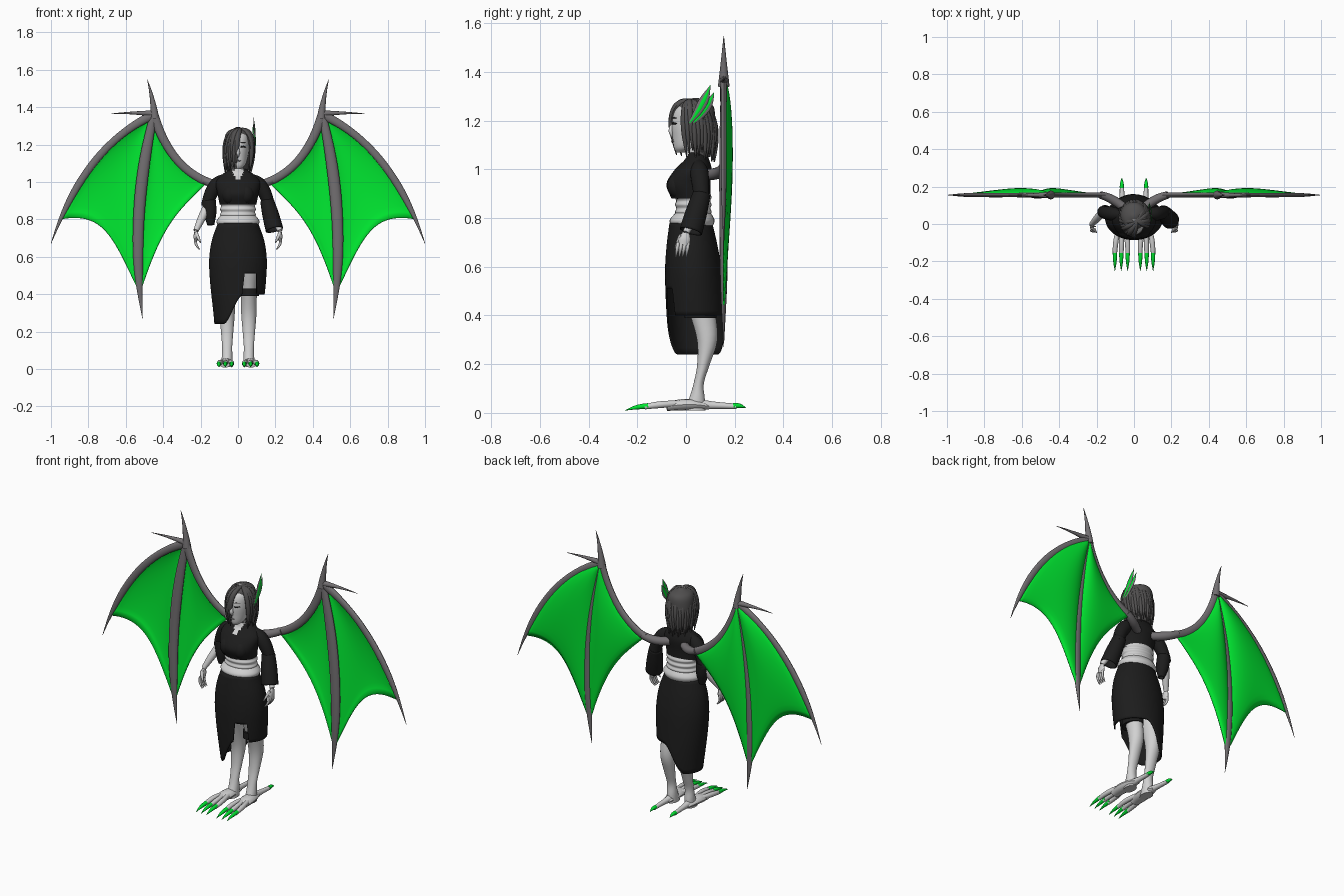
import bpy, bmesh
from math import sin, cos, pi, tau
from mathutils import Vector

if "Cube" in bpy.data.objects:
    bpy.data.objects.remove(bpy.data.objects["Cube"])
parts = []


def material(name, red, green, blue):
    mat = bpy.data.materials.new(name)
    mat.use_nodes = True
    mat.diffuse_color = (red, green, blue, 1)
    shader = next(node for node in mat.node_tree.nodes if node.type == 'BSDF_PRINCIPLED')
    shader.inputs["Base Color"].default_value = mat.diffuse_color
    return mat


skin = material("pale skin", .64, .64, .64)
cloth = material("black cloth", .012, .012, .012)
hair = material("dark grey hair", .08, .077, .077)
bone = material("grey bone", .17, .16, .167)
green = material("bright green", 0, .8, .03)


def sample(rows, t):
    """Smooth value at t between evenly spaced rows of numbers."""
    first = [2 * a - b for a, b in zip(rows[0], rows[1])]
    last = [2 * a - b for a, b in zip(rows[-1], rows[-2])]
    padded = [first, *rows, last]
    position = t * (len(rows) - 1)
    index = min(int(position), len(rows) - 2)
    u = position - index
    return [((2 * b + (c - a) * u + (2 * a - 5 * b + 4 * c - d) * u * u
              + (3 * b - a - 3 * c + d) * u ** 3) / 2)
            for a, b, c, d in zip(*padded[index:index + 4])]


def build(name, rings, mat, closed=True, caps=True, thickness=0):
    """Skin rows of points into a mesh object."""
    bm = bmesh.new()
    rows = [[bm.verts.new(point) for point in ring] for ring in rings]
    count = len(rows[0])
    for low, high in zip(rows, rows[1:]):
        for i in range(count if closed else count - 1):
            j = (i + 1) % count
            bm.faces.new((low[i], low[j], high[j], high[i]))
    if caps and closed:
        bm.faces.new(rows[0])
        bm.faces.new(rows[-1])
    bmesh.ops.recalc_face_normals(bm, faces=bm.faces)
    mesh = bpy.data.meshes.new(name)
    bm.to_mesh(mesh)
    bm.free()
    mesh.materials.append(mat)
    part = bpy.data.objects.new(name, mesh)
    bpy.context.collection.objects.link(part)
    if thickness:
        solid = part.modifiers.new("thickness", 'SOLIDIFY')
        solid.thickness = thickness
        solid.offset = 0
    parts.append(part)
    return part


def loft(name, mat, rows, x=0, sides=32, steps=30):
    """Stack ellipses; each row is height, centre y, half width, half depth."""
    rings = []
    for step in range(steps + 1):
        z, y, width, depth = sample(rows, step / steps)
        rings.append([(x + width * cos(tau * i / sides), y + depth * sin(tau * i / sides), z)
                      for i in range(sides)])
    return build(name, rings, mat)


def arc(start, end, bend, t):
    """Point on a straight line pushed sideways by bend at its middle."""
    return Vector(start).lerp(Vector(end), t) + Vector(bend) * 4 * t * (1 - t)


def sweep(name, mat, start, end, radii, bend=(0, 0, 0), side=1, flat=1, across=(0, 1, 0),
          sides=12, steps=16, **options):
    """Tube along an arc with evenly spaced radii; flat squeezes it along across."""
    mirror = Vector((side, 1, 1))
    points = [arc(start, end, bend, i / steps) * mirror for i in range(steps + 1)]
    rings = []
    for i, point in enumerate(points):
        tangent = points[min(i + 1, steps)] - points[max(i - 1, 0)]
        right = tangent.cross(Vector(across)).normalized()
        up = right.cross(tangent).normalized() * flat
        radius = max(sample([[r] for r in radii], i / steps)[0], .001)
        rings.append([point + radius * (right * cos(tau * k / sides) + up * sin(tau * k / sides))
                      for k in range(sides)])
    return build(name, rings, mat, **options)


along_x, along_z = (1, 0, 0), (0, 0, 1)

# Neck, wrapped waist and cropped shirt with an open collar
sweep("neck", skin, (0, .05, 1), (0, .03, 1.12), (.035, .03, .03))
wraps = [(.78 + .015 * i, .03, .09 + .006 * (i % 2), .07 + .005 * (i % 2)) for i in range(9)]
loft("waist_wraps", skin, wraps, steps=48)
loft("hip_wrap", skin, [(.755, .025, .1, .08), (.79, .025, .115, .092), (.825, .03, .09, .07)])
shirt = loft("shirt", cloth, [(.88, .02, .098, .08), (.94, .01, .11, .09), (1, .03, .118, .075),
                              (1.04, .045, .085, .05), (1.07, .045, .04, .04)], sides=48)
shirt.data.materials.append(skin)
for face in shirt.data.polygons:
    x, y, z = face.center
    if y < .03 and abs(x) < (z - 1) / 2:
        face.material_index = 1

# Skirt: slanted hem with a slit over the left thigh
skirt_top, skirt_bottom = .78, .2
skirt_profile = [(.105, .085), (.138, .102), (.151, .113), (.148, .116), (.139, .116),
                 (.128, .112), (.12, .1)]


def hem(angle):
    if sin(angle) < 0 and .18 < cos(angle) < .7:
        return .51
    blend = min(max((cos(angle) + .65) / .9, 0), 1)
    return .24 + .16 * blend * blend * (3 - 2 * blend)


def skirt_point(angle, t):
    z = skirt_top + (hem(angle) - skirt_top) * t
    fall = (skirt_top - z) / (skirt_top - skirt_bottom)
    width, depth = sample(skirt_profile, fall)
    return width * cos(angle), .02 + .03 * fall + depth * sin(angle), z


build("skirt", [[skirt_point(tau * i / 80, t / 20) for i in range(80)] for t in range(21)],
      cloth, caps=False, thickness=.006)
loft("left_knee_band", cloth, [(.39, .06, .052, .066), (.41, .06, .053, .066), (.43, .06, .052, .066)], x=.06)

# Wing layout: every bone is an arc in one upright plane
wing_y = .155
joint = (.45, wing_y, 1.36)
arm_bone = (joint, (.16, wing_y, 1), (.03, 0, -.05))
middle_bone = (joint, (.51, wing_y, .27), (.05, 0, 0))
outer_bone = (joint, (1, wing_y, .67), (.045, 0, .09))


def membrane(name, edge, edge_reach, lift, side):
    """Scalloped sheet between a bone and the middle finger, billowing backwards."""
    rows = []
    for j in range(25):
        t = .02 + .98 * j / 24
        row = []
        for i in range(21):
            u = i / 20
            reach = t * (1 - lift * 4 * u * (1 - u))
            point = arc(*edge, reach * edge_reach).lerp(arc(*middle_bone, reach * .88), u)
            point.y += .034 * max(sin(pi * u), 0) ** .6 * max(sin(pi * t), 0) ** .45
            row.append(point * Vector((side, 1, 1)))
        rows.append(row)
    build(name, rows, green, closed=False, thickness=.006)


for side, label in ((1, "left_"), (-1, "right_")):
    # Chest, sleeves and forearm; the right sleeve hangs open below the elbow
    sweep(label + "bust", cloth, (.045, .01, .99), (.045, .01, .885), (.01, .034, .042, .034, .01),
          bend=(0, -.045, -.005), side=side, sides=16)
    elbow, wrist = (.165, .065, .87), (.225, 0, .74)
    sweep(label + "upper_sleeve", cloth, (.07, .05, 1.025), elbow, (.02, .036, .037, .034, .032),
          bend=(.015, 0, .012), side=side, sides=18)
    cuff, cuff_radii = ((.195, .02, .745), (.034, .042, .045)) if side > 0 else ((.145, .055, .77), (.034, .032, .016))
    sweep(label + "cuff", cloth, (.155, .065, .9), cuff, cuff_radii, side=side, sides=18,
          caps=False, thickness=.005)
    sweep(label + "forearm", skin, elbow, wrist, (.022, .021, .014), side=side)

    # Hand
    sweep(label + "palm", skin, wrist, (.225, -.01, .69), (.014, .024, .022), side=side,
          flat=.5, across=along_x)
    for i in range(4):
        y = -.032 + .014 * i
        sweep(label + "finger", skin, (.225, y, .7), (.205, y - .01, .64), (.007, .007, .003),
              bend=(.01, 0, 0), side=side, across=along_x, sides=8)
    sweep(label + "thumb", skin, (.225, -.02, .73), (.2, -.045, .675), (.009, .008, .003),
          side=side, across=along_x, sides=8)

    # Leg and clawed foot
    loft(label + "leg", skin, [(.7, .03, .06, .07), (.56, .03, .06, .065), (.42, .065, .044, .054),
                               (.3, .087, .041, .042), (.2, .072, .033, .026), (.12, .052, .027, .021),
                               (.06, .045, .029, .032), (.01, .035, .03, .045)], x=.058 * side)
    sweep(label + "instep", skin, (.06, .1, .025), (.07, -.08, .024), (.016, .034, .038, .028),
          bend=(0, 0, .01), side=side, flat=.6, across=along_z)
    for x in (.034, .068, .102):
        sweep(label + "toe", skin, (.065, .03, .036), (x, -.17, .025), (.016, .013, .014, .011),
              bend=(.3 * (x - .07), 0, .006), side=side, across=along_z)
        sweep(label + "claw", green, (x, -.155, .028), (x, -.25, .01), (.012, .009, .001),
              bend=(0, 0, .004), side=side, across=along_z)
    sweep(label + "back_toe", skin, (.06, .03, .035), (.065, .205, .027), (.025, .015, .011),
          side=side, across=along_z)
    sweep(label + "back_claw", green, (.065, .195, .028), (.065, .246, .02), (.012, .009, .001),
          bend=(0, 0, .005), side=side, across=along_z)

    # Wing bones, spikes and membranes
    sweep(label + "wing_root", bone, (.05, .085, .98), (.18, wing_y, 1.01), (.024, .024, .02),
          bend=(0, .01, -.01), side=side)
    for name, (start, end, bend), radii in (("wing_arm", arm_bone, (.025, .022, .022)),
                                            ("middle_finger", middle_bone, (.02, .03, .03, .024, .001)),
                                            ("outer_finger", outer_bone, (.024, .02, .02, .017, .001))):
        sweep(label + name, bone, start, end, radii, bend, side, flat=.6, steps=28)
    sweep(label + "upper_spike", bone, (.445, wing_y, 1.34), (.485, wing_y, 1.547), (.024, .012, .001),
          bend=(-.006, 0, 0), side=side)
    sweep(label + "side_spike", bone, (.44, wing_y, 1.365), (.677, wing_y, 1.365), (.018, .008, .001),
          bend=(0, 0, .004), side=side)
    membrane(label + "inner_membrane", arm_bone, 1, .12, side)
    membrane(label + "outer_membrane", outer_bone, .87, .16, side)

    # Eye and brow
    for name, mat, height, size in (("eye", cloth, 1.187, .005), ("brow", hair, 1.21, .003)):
        sweep(label + name, mat, (.013, -.057, height), (.042, -.037, height), (.002, size, .002),
              bend=(0, -.005, .002), side=side, flat=.6, sides=8)

# Head
loft("head", skin, [(1.07, -.02, .015, .02), (1.09, -.005, .038, .045), (1.13, .01, .052, .065),
                    (1.19, .02, .06, .078), (1.25, .027, .055, .068), (1.29, .03, .01, .01)])
sweep("nose", skin, (0, -.054, 1.19), (0, -.055, 1.136), (.004, .008, .01, .005),
      bend=(0, -.007, 0), across=along_x)
sweep("lips", bone, (-.015, -.05, 1.113), (.015, -.05, 1.113), (.001, .004, .001),
      bend=(0, -.007, 0), sides=8)

# Hair: cap under locks that fall from the crown and cover the right half of the face
loft("hair_cap", hair, [(1.05, .07, .05, .03), (1.13, .06, .066, .058), (1.21, .05, .073, .07),
                        (1.265, .04, .06, .068), (1.293, .04, .01, .01)])
lock_count = 32
for i in range(lock_count):
    angle = pi * (-.14 + 1.59 * i / (lock_count - 1))
    c, d = cos(angle), sin(angle)
    tip = (.068 * c, .037 + .08 * d, 1.045 + .015 * (i % 3) - .015 * d)
    sweep("hair_lock", hair, (.015, .015, 1.282), tip, (.008, .014, .014, .012, .002),
          bend=(.033 * c, .041 * d, .05), across=(-d, c, 0), sides=8)

# Leaf-shaped crest on the left side of the head
for x, y, top in ((.094, .015, 1.345), (.09, .03, 1.315)):
    for name, mat, scale, flat in (("crest_rim", bone, 1, .2), ("crest_leaf", green, .6, .45)):
        sweep(name, mat, (x, y, 1.19), (x - .01, y + .085, top), [scale * r for r in (.004, .016, .018, .001)],
              bend=(0, .005, -.005), flat=flat, across=along_x)

# Smooth shading with sharp creases kept
bpy.ops.object.select_all(action='DESELECT')
for part in parts:
    part.select_set(True)
bpy.context.view_layer.objects.active = parts[0]
bpy.ops.object.shade_smooth_by_angle(angle=pi / 4)
